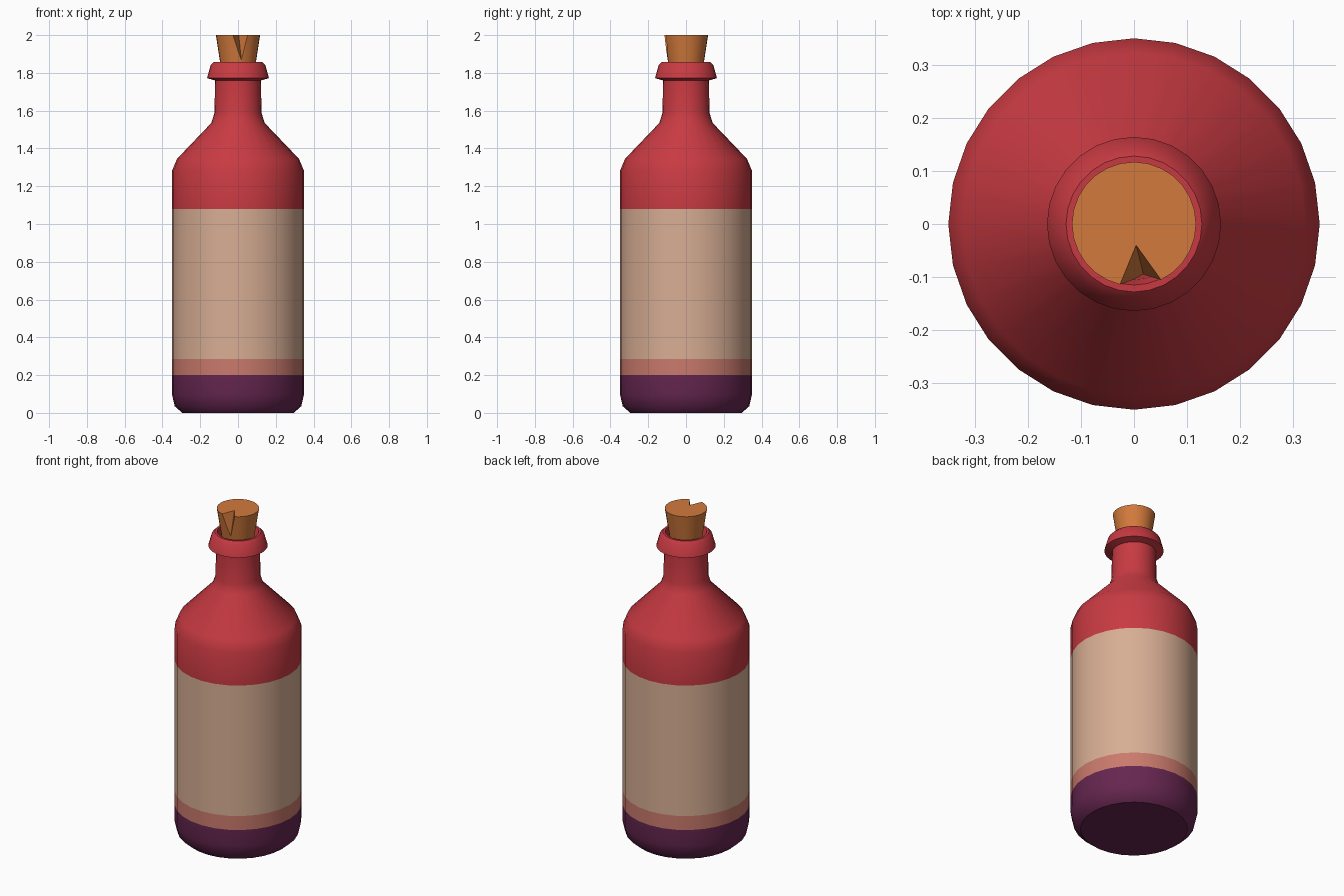
import bpy, bmesh, math
from mathutils import Vector

if "Cube" in bpy.data.objects:
    bpy.data.objects.remove(bpy.data.objects["Cube"])

SIDES = 28


def srgb(r, g, b):
    return [((c / 255 + 0.055) / 1.055) ** 2.4 for c in (r, g, b)] + [1.0]


def material(name, rgb):
    m = bpy.data.materials.new(name)
    m.diffuse_color = srgb(*rgb)
    m.use_nodes = True
    m.node_tree.nodes["Principled BSDF"].inputs["Base Color"].default_value = m.diffuse_color
    return m


red = material("red glass", (200, 58, 66))
beige = material("beige label", (216, 174, 148))
pink = material("pink band", (202, 122, 108))
purple = material("purple base", (102, 38, 80))
orange = material("cork orange", (210, 122, 60))


def add_object(name, bm, mats):
    bmesh.ops.recalc_face_normals(bm, faces=bm.faces)
    me = bpy.data.meshes.new(name)
    bm.to_mesh(me)
    bm.free()
    ob = bpy.data.objects.new(name, me)
    bpy.context.collection.objects.link(ob)
    for m in mats:
        me.materials.append(m)
    return ob


def lathe(name, profile, mats):
    """Closed solid of revolution from (radius, height) points, capped at both ends."""
    bm = bmesh.new()
    rings = [[bm.verts.new((r * math.cos(2 * math.pi * i / SIDES),
                            r * math.sin(2 * math.pi * i / SIDES), z))
              for i in range(SIDES)] for r, z in profile]
    for a, b in zip(rings, rings[1:]):
        for i in range(SIDES):
            j = (i + 1) % SIDES
            bm.faces.new((a[i], a[j], b[j], b[i]))
    bm.faces.new(rings[0])
    bm.faces.new(rings[-1])
    return add_object(name, bm, mats)


def smooth(ob, angle):
    bpy.ops.object.select_all(action='DESELECT')
    ob.select_set(True)
    bpy.context.view_layer.objects.active = ob
    bpy.ops.object.shade_smooth_by_angle(angle=math.radians(angle))


# Bottle: base, body with label bands, shoulder, neck, lip and mouth
bottle = lathe("bottle", [
    (0.295, 0.0), (0.335, 0.035), (0.35, 0.1), (0.35, 0.2), (0.35, 0.285),
    (0.35, 1.08), (0.35, 1.28), (0.323, 1.345), (0.141, 1.535), (0.124, 1.59),
    (0.122, 1.76), (0.164, 1.772), (0.145, 1.84), (0.128, 1.857),
    (0.115, 1.857), (0.105, 1.83), (0.095, 1.75)], [red, beige, pink, purple])
for p in bottle.data.polygons:
    z = p.center.z
    p.material_index = 3 if z < 0.2 else 2 if z < 0.285 else 1 if z < 1.08 else 0
smooth(bottle, 40)

# Tapered cork
cork = lathe("cork", [(0.08, 1.76), (0.117, 2.0)], [orange])

# Chipped notch in the front of the cork: three-sided wedge cutter
A = Vector((0.004, -0.04, 2.0))
toB = Vector((0.017, -0.092, 1.875)) - A
toL = Vector((-0.026, -0.113, 2.0)) - A
toR = Vector((0.050, -0.104, 2.0)) - A
tip = A - 0.3 * toB
bm = bmesh.new()
v = [bm.verts.new(c) for c in (tip, tip + 3 * toL, tip + 3 * toR, tip + 2.2 * toB)]
for f in ((0, 1, 2), (0, 1, 3), (0, 2, 3), (1, 2, 3)):
    bm.faces.new([v[i] for i in f])
cutter = add_object("notch_cutter", bm, [orange])
cutter.hide_render = True

mod = cork.modifiers.new("notch", 'BOOLEAN')
mod.operation = 'DIFFERENCE'
mod.solver = 'EXACT'
mod.object = cutter
bpy.context.view_layer.objects.active = cork
bpy.ops.object.modifier_apply(modifier=mod.name)
bpy.data.objects.remove(cutter)
smooth(cork, 30)
